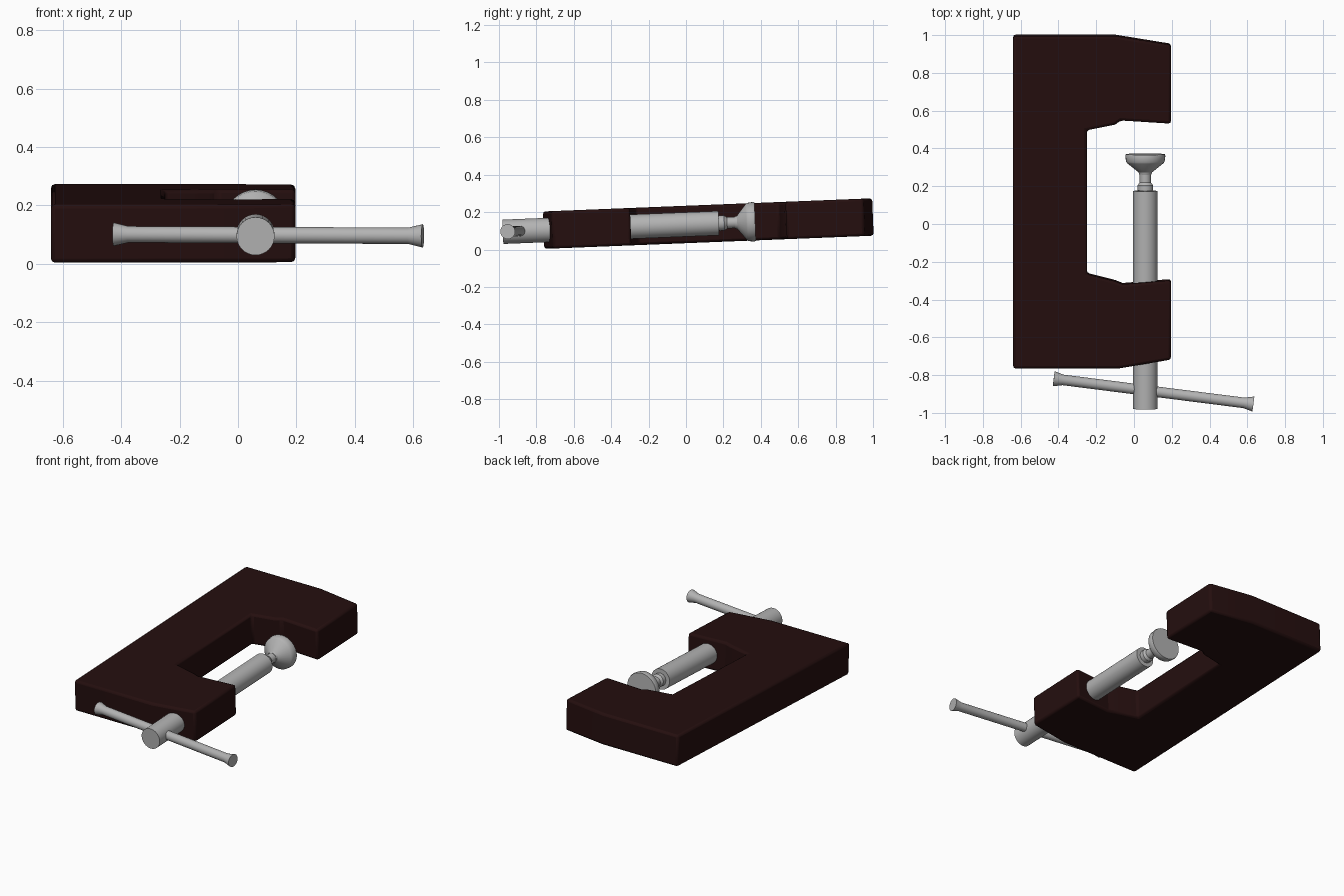
import bpy, bmesh, math
from mathutils import Matrix, Vector

if "Cube" in bpy.data.objects:
    bpy.data.objects.remove(bpy.data.objects["Cube"], do_unlink=True)

# The whole clamp leans slightly upward towards the back
LEAN = Matrix.Translation((0, 0, 0.134)) @ Matrix.Rotation(0.04, 4, 'X')


def material(name, color, rough):
    m = bpy.data.materials.new(name)
    m.use_nodes = True
    m.diffuse_color = color
    bsdf = m.node_tree.nodes["Principled BSDF"]
    bsdf.inputs["Base Color"].default_value = color
    bsdf.inputs["Roughness"].default_value = rough
    return m


def add_object(name, bm, mat, matrix):
    bmesh.ops.recalc_face_normals(bm, faces=bm.faces)
    mesh = bpy.data.meshes.new(name)
    bm.to_mesh(mesh)
    bm.free()
    mesh.materials.append(mat)
    mesh.transform(matrix)
    ob = bpy.data.objects.new(name, mesh)
    bpy.context.collection.objects.link(ob)
    bpy.ops.object.select_all(action='DESELECT')
    ob.select_set(True)
    bpy.context.view_layer.objects.active = ob
    return ob


def turned(name, start, direction, profile, mat, sides=32):
    """Solid of revolution: profile holds (distance, radius) along direction."""
    bm = bmesh.new()
    rings = []
    for dist, radius in profile:
        rings.append([bm.verts.new((radius * math.cos(a), radius * math.sin(a), dist))
                      for a in (math.tau * i / sides for i in range(sides))])
    for low, high in zip(rings, rings[1:]):
        for i in range(sides):
            j = (i + 1) % sides
            bm.faces.new((low[i], low[j], high[j], high[i]))
    bm.faces.new(rings[0])
    bm.faces.new(rings[-1])
    turn = Vector(direction).to_track_quat('Z', 'Y').to_matrix().to_4x4()
    add_object(name, bm, mat, LEAN @ Matrix.Translation(start) @ turn)
    bpy.ops.object.shade_smooth_by_angle(angle=math.radians(30))


iron = material("dark maroon paint", (0.018, 0.0045, 0.0045, 1), 0.6)
steel = material("light grey steel", (0.45, 0.45, 0.45, 1), 0.5)

# C-shaped frame: extruded outline with softened edges
outline = [(-0.64, 1.0), (-0.1, 1.0), (0.196, 0.952), (0.196, 0.535),
           (-0.07, 0.552), (-0.1, 0.53), (-0.25, 0.5), (-0.25, -0.262),
           (-0.1, -0.3), (-0.06, -0.316), (0.196, -0.295), (0.196, -0.715),
           (-0.08, -0.762), (-0.64, -0.762)]
bm = bmesh.new()
base = bm.faces.new([bm.verts.new((x, y, -0.1)) for x, y in outline])
top = bmesh.ops.extrude_face_region(bm, geom=[base])["geom"]
bmesh.ops.translate(bm, vec=(0, 0, 0.2),
                    verts=[g for g in top if isinstance(g, bmesh.types.BMVert)])
frame = add_object("frame", bm, iron, LEAN)
bevel = frame.modifiers.new("soft_edges", 'BEVEL')
bevel.width = 0.014
bevel.segments = 2
bevel.limit_method = 'ANGLE'
bevel.angle_limit = math.radians(35)
bpy.ops.object.shade_smooth_by_angle(angle=math.radians(25))

# Screw rod passing through the lower jaw
SCREW_X = 0.06
turned("screw_rod", (SCREW_X, -0.98, 0), (0, 1, 0), [(0, 0.065), (1.155, 0.065)], steel)

# Neck with a small collar, flaring into the pressure pad
turned("neck", (SCREW_X, 0.17, 0), (0, 1, 0),
       [(0, 0.035), (0.01, 0.041), (0.035, 0.041), (0.05, 0.03), (0.11, 0.03)], steel)
turned("pressure_pad", (SCREW_X, 0.262, 0), (0, 1, 0),
       [(0, 0.032), (0.012, 0.036), (0.06, 0.096), (0.068, 0.102),
        (0.098, 0.106), (0.108, 0.103)], steel)

# Sliding handle bar with flared ends
left, right = Vector((-0.425, -0.82, 0)), Vector((0.632, -0.954, 0))
length = (right - left).length
turned("handle_bar", left, right - left,
       [(0, 0.04), (0.05, 0.028), (length - 0.05, 0.028), (length, 0.04)], steel, 24)
